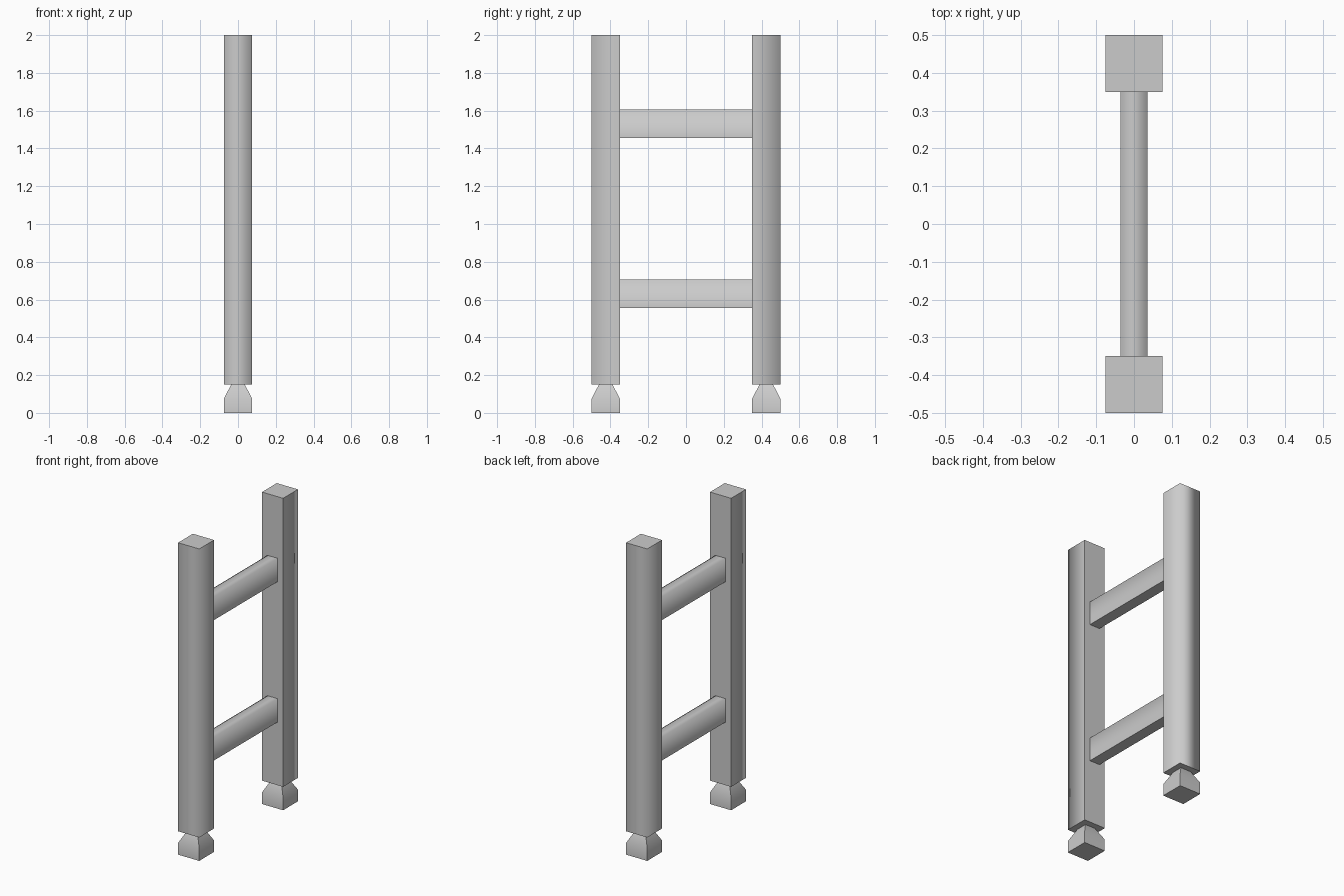
import bpy, bmesh
from mathutils import Vector

if "Cube" in bpy.data.objects:
    bpy.data.objects.remove(bpy.data.objects["Cube"])


def loft(name, sections, is_soft):
    """Stack rectangles (x0, x1, y0, y1, z), capped; soft edges share shading."""
    bm = bmesh.new()
    rings = []
    for x0, x1, y0, y1, z in sections:
        rings.append([bm.verts.new((x, y, z)) for x, y in
                      ((x0, y0), (x1, y0), (x1, y1), (x0, y1))])
    bm.faces.new(rings[0][::-1])
    bm.faces.new(rings[-1])
    for a, b in zip(rings, rings[1:]):
        for i in range(4):
            j = (i + 1) % 4
            bm.faces.new((a[i], a[j], b[j], b[i]))
    bmesh.ops.recalc_face_normals(bm, faces=bm.faces[:])
    for f in bm.faces:
        f.smooth = True
    for e in bm.edges:
        a, b = e.verts
        e.smooth = is_soft((a.co + b.co) / 2, (b.co - a.co).normalized())
    mesh = bpy.data.meshes.new(name)
    bm.to_mesh(mesh)
    bm.free()
    obj = bpy.data.objects.new(name, mesh)
    bpy.context.collection.objects.link(obj)
    return obj


HALF = 0.075      # half width of posts and feet
NECK = 0.036      # half width of foot necks and rails
POST_Y = 0.425    # distance of each post from the centre

for label, side in (("front", -1), ("back", 1)):
    c = side * POST_Y
    wide = (-HALF, HALF, c - HALF, c + HALF)
    neck = (-NECK, NECK, c - NECK, c + NECK)

    # Upright post, shaded softly around its outer corners only
    loft(label + "_post", [wide + (0.15,), wide + (2.0,)],
         lambda m, d: abs(d.z) > 0.9 and abs(m.y) > POST_Y)

    # Foot: square block tapering to a neck, soft at the shoulder
    loft(label + "_foot", [wide + (0.0,), wide + (0.075,), neck + (0.15,)],
         lambda m, d: abs(m.z - 0.075) < 0.001)

# Cross rails between the posts, soft along the top edges
for label, z in (("lower", 0.555), ("upper", 1.455)):
    rail = (-NECK, NECK, -0.35, 0.35)
    loft(label + "_rail", [rail + (z,), rail + (z + 0.15,)],
         lambda m, d, z=z: abs(d.y) > 0.9 and m.z > z + 0.1)
